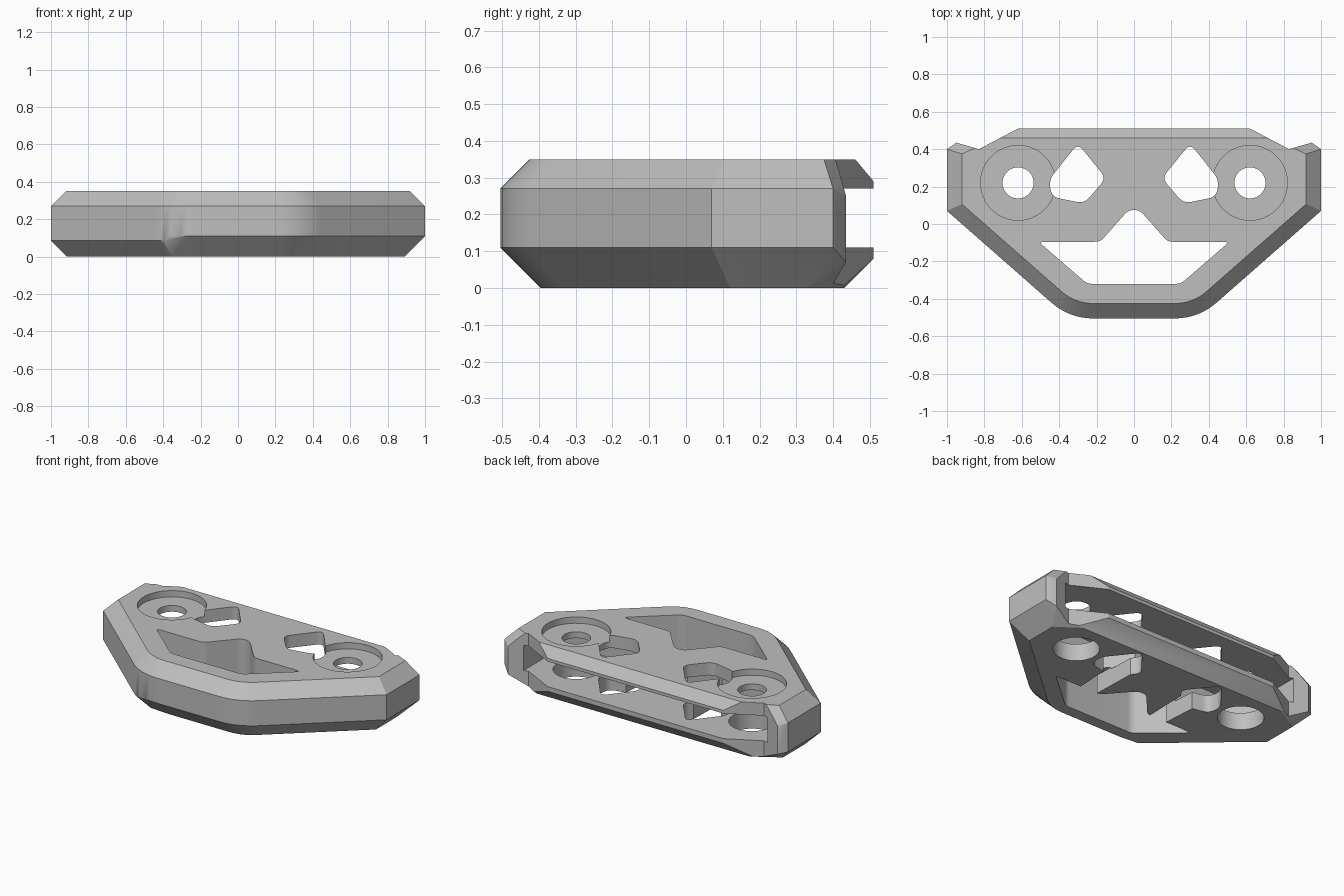
import bpy, bmesh, math
from mathutils import Vector

cube = bpy.data.objects.get("Cube")
if cube:
    bpy.data.objects.remove(cube, do_unlink=True)

TOP, SHOULDER = 0.35, 0.27


def make_object(name, bm):
    bmesh.ops.recalc_face_normals(bm, faces=bm.faces)
    mesh = bpy.data.meshes.new(name)
    bm.to_mesh(mesh)
    bm.free()
    ob = bpy.data.objects.new(name, mesh)
    bpy.context.collection.objects.link(ob)
    return ob


def rounded(points, t, steps=6):
    """Round the corners of a closed polygon, t along each edge."""
    out = []
    pts = [Vector(p) for p in points]
    for i, p in enumerate(pts):
        a = p + (pts[i - 1] - p).normalized() * t
        b = p + (pts[(i + 1) % len(pts)] - p).normalized() * t
        for k in range(steps + 1):
            u = k / steps
            out.append(a * (1 - u) ** 2 + p * 2 * u * (1 - u) + b * u * u)
    return out


def circle(x, y, r, n=48):
    return [(x + r * math.cos(math.tau * k / n), y + r * math.sin(math.tau * k / n))
            for k in range(n)]


def flip(points):
    return [(-p[0], p[1]) for p in points]


def prism(name, points, z0, z1):
    bm = bmesh.new()
    face = bm.faces.new([bm.verts.new((p[0], p[1], z0)) for p in points])
    ext = bmesh.ops.extrude_face_region(bm, geom=[face])
    new = [v for v in ext["geom"] if isinstance(v, bmesh.types.BMVert)]
    bmesh.ops.translate(bm, verts=new, vec=(0, 0, z1 - z0))
    return make_object(name, bm)


def cut(body, points, z0, z1):
    cutter = prism("cutter", points, z0, z1)
    cutter.hide_render = True
    mod = body.modifiers.new("cut", 'BOOLEAN')
    mod.operation, mod.solver, mod.object = 'DIFFERENCE', 'EXACT', cutter
    bpy.context.view_layer.objects.active = body
    bpy.ops.object.modifier_apply(modifier=mod.name)
    bpy.data.objects.remove(cutter, do_unlink=True)


# Front outline, from the left end round to the right end
corner, n = Vector((0.345, -0.505)), 8
a = corner + (Vector((1, 0.07)) - corner).normalized() * 0.13
b = corner - Vector((0.13, 0))
arc = [a * (1 - u) ** 2 + corner * 2 * u * (1 - u) + b * u * u
       for u in [k / n for k in range(n + 1)]]
half = [Vector((1, 0.4)), Vector((1, 0.07))] + arc
outline = half + [Vector((-p.x, p.y)) for p in reversed(half)]

# Chamfered convex shell
shell = []
for p0, p, p1 in zip(outline, outline[1:], outline[2:]):
    d0, d1 = (p - p0).normalized(), (p1 - p).normalized()
    n0, n1 = Vector((-d0.y, d0.x)), Vector((-d1.y, d1.x))
    mitre = (n0 + n1) / (1 + n0.dot(n1))
    if mitre.dot(p) > 0:
        mitre = -mitre
    low = 0.085 if p.x < -0.38 else 0.11
    for z, inset in ((0, low), (low, 0), (SHOULDER, 0), (TOP, TOP - SHOULDER)):
        shell.append((*(p + mitre * inset), z))
for s in (1, -1):
    low = 0.11 if s > 0 else 0.085
    shell += [(s * x, y, z) for x, y, z in (
        (1, 0.4, SHOULDER), (1, 0.4, low),                 # end walls
        (0.95, 0.435, 0.25), (0.95, 0.435, 0.07),
        (0.92, 0.375, TOP), (1 - low, 0.33, 0),
        (0.73, 0.46, TOP), (0.62, 0.51, 0.29),             # back lips
        (0.62, 0.51, 0.08), (0.75, 0.43, 0))]
bm = bmesh.new()
for co in shell:
    bm.verts.new(co)
hull = bmesh.ops.convex_hull(bm, input=bm.verts)
loose = [v for v in bm.verts if not v.link_faces]
bmesh.ops.delete(bm, geom=loose, context='VERTS')
bmesh.ops.dissolve_limit(bm, angle_limit=math.radians(0.5), verts=bm.verts, edges=bm.edges)
body = make_object("hollow_plate_body", bm)

# Slot open to the back
slot = [(0.86, 0.7), (0.86, 0.1), (0.7, -0.02), (0.24, -0.02), (0.1, 0.13)]
cut(body, slot + flip(slot)[::-1], 0.11, SHOULDER)

# Front window
window = [(0.51, -0.095), (0.18, -0.095), (0.03, 0.075)]
base = [(-0.25, -0.32), (0.25, -0.32)]
cut(body, rounded(window + flip(window)[::-1] + base, 0.029), -0.2, 0.6)

# Mirrored openings
diamond = rounded([(0.3, 0.43), (0.15, 0.245), (0.265, 0.11), (0.44, 0.145), (0.455, 0.235)], 0.042)
channel = [(0.2, -0.12), (0.32, -0.12), (0.34, 0.2), (0.19, 0.23)]
notch = [(0.98, 0.444), (0.83, 0.4), (0.62, 0.51), (0.8, 0.65)]
for side in (lambda p: p, flip):
    cut(body, side(notch), -0.2, 0.6)
    cut(body, side(diamond), -0.2, 0.6)
    cut(body, side(channel), -0.2, 0.12)
    cut(body, side(circle(0.62, 0.22, 0.2)), 0.31, 0.6)
    cut(body, side(circle(0.62, 0.22, 0.083)), 0.2, 0.6)
    cut(body, side(circle(0.62, 0.22, 0.135)), -0.2, 0.2)

# Material and shading
grey = bpy.data.materials.new("plain_grey")
grey.use_nodes = True
colour = (0.52, 0.52, 0.52, 1)
grey.diffuse_color = colour
grey.node_tree.nodes["Principled BSDF"].inputs["Base Color"].default_value = colour
body.data.materials.clear()
body.data.materials.append(grey)
for f in body.data.polygons:
    f.material_index = 0
bpy.ops.object.select_all(action='DESELECT')
body.select_set(True)
bpy.context.view_layer.objects.active = body
bpy.ops.object.shade_smooth_by_angle(angle=math.radians(25))
